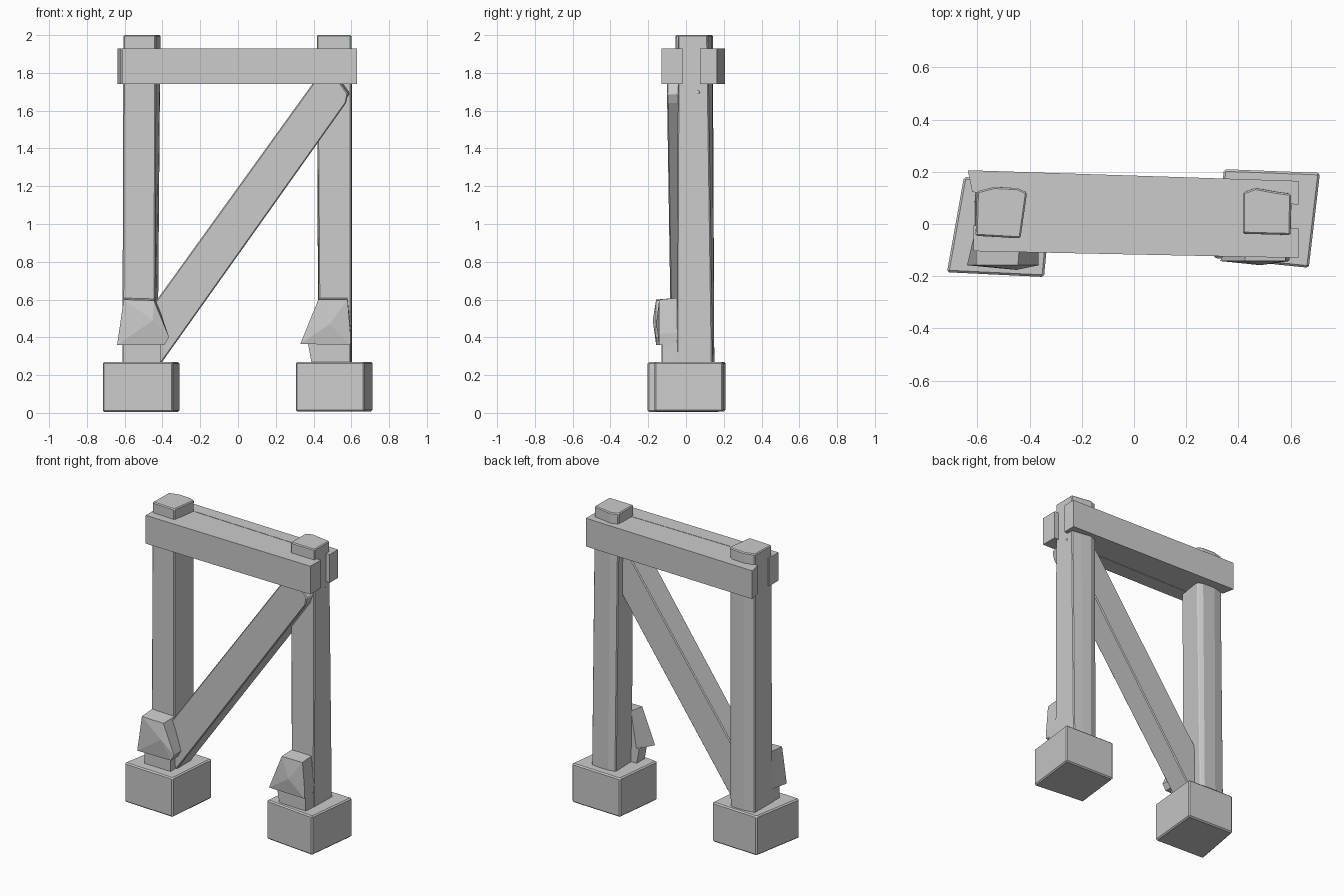
import bpy, bmesh
from mathutils import Vector

if "Cube" in bpy.data.objects:
    bpy.data.objects.remove(bpy.data.objects["Cube"])


def loft(name, a, b, bevel=0.0, apex=None):
    """Solid between two matching loops; apex turns the second cap into a fan."""
    bm = bmesh.new()
    va = [bm.verts.new(p) for p in a]
    vb = [bm.verts.new(p) for p in b]
    n = len(a)
    bm.faces.new(va)
    for i in range(n):
        j = (i + 1) % n
        bm.faces.new((va[i], va[j], vb[j], vb[i]))
    if apex:
        tip = bm.verts.new(apex)
        for i in range(n):
            bm.faces.new((vb[i], vb[(i + 1) % n], tip))
    else:
        bm.faces.new(vb)
    bmesh.ops.recalc_face_normals(bm, faces=bm.faces)
    mesh = bpy.data.meshes.new(name)
    bm.to_mesh(mesh)
    bm.free()
    ob = bpy.data.objects.new(name, mesh)
    bpy.context.collection.objects.link(ob)
    if bevel:
        mod = ob.modifiers.new("edge_bevel", 'BEVEL')
        mod.width = bevel
        mod.segments = 1
    return ob


def prism(name, plan, z0, z1, bevel=0.0, top=None):
    """Upright solid from a plan outline, optionally with another top outline."""
    return loft(name, [(x, y, z0) for x, y in plan],
                [(x, y, z1) for x, y in (top or plan)], bevel)


def slab(name, front, back, bevel=0.0, apex=None):
    """Solid between a front and back outline given as (x, z) lists plus y."""
    (pf, yf), (pb, yb) = front, back
    return loft(name, [(x, yb, z) for x, z in pb],
                [(x, yf, z) for x, z in pf], bevel, apex)


# Footing blocks, slightly skewed in plan
prism("left_footing", [(-.717, -.185), (-.345, -.203), (-.31, .165), (-.652, .18)],
      .005, .27, .008)
prism("right_footing", [(.305, -.13), (.67, -.168), (.713, .196), (.345, .21)],
      .008, .27, .008)

# Posts with chipped rear corners
prism("left_post",
      [(-.612, -.05), (-.44, -.05), (-.425, .135), (-.45, .15), (-.535, .15), (-.61, .14)],
      .25, 2.0, .006,
      [(-.607, -.045), (-.435, -.055), (-.41, .12), (-.445, .137), (-.535, .142), (-.602, .125)])
prism("right_post",
      [(.43, -.045), (.6, -.05), (.605, .14), (.54, .15), (.475, .15), (.425, .14)],
      .25, 2.0, .006,
      [(.417, -.037), (.6, -.042), (.602, .115), (.535, .125), (.465, .138), (.417, .12)])

# Paired top beams and the filler between them
prism("front_beam", [(-.615, -.104), (.63, -.13), (.63, -.018), (-.615, -.005)], 1.74, 1.93)
prism("rear_beam", [(-.62, .122), (.63, .075), (.63, .165), (-.637, .206)], 1.74, 1.93)
prism("beam_filler", [(-.5, -.02), (.5, -.03), (.5, .1), (-.5, .14)], 1.742, 1.928)

# Diagonal brace
outline = [(-.45, .57), (-.45, .27), (-.405, .265), (.572, 1.64), (.582, 1.69),
           (.54, 1.75), (.40, 1.75)]
rear_outline = [(-.45, .57), (-.45, .27), (-.405, .265), (.57, 1.64), (.609, 1.70),
                (.56, 1.75), (.40, 1.75)]
brace = slab("diagonal_brace", (outline, -.1), (rear_outline, .075), .006)
for v in brace.data.vertices:            # lower end sits a little further back
    if v.co.z < 1.0 and v.co.y < 0:
        v.co.y = -.078

# Front wedge blocks with pegs beneath
slab("left_wedge",
     ([(-.605, .60), (-.445, .595), (-.365, .40), (-.39, .36), (-.64, .36)], -.158),
     ([(-.605, .61), (-.435, .605), (-.37, .40), (-.39, .36), (-.61, .36)], -.03),
     apex=(-.45, -.176, .49))
slab("right_wedge",
     ([(.425, .60), (.58, .60), (.595, .42), (.595, .36), (.33, .365)], -.142),
     ([(.43, .61), (.58, .61), (.6, .42), (.595, .36), (.39, .365)], -.03),
     apex=(.485, -.158, .47))
prism("left_peg", [(-.61, -.125), (-.41, -.13), (-.415, -.03), (-.61, -.03)], .26, .37)
prism("right_peg", [(.39, -.115), (.592, -.125), (.6, -.03), (.39, -.03)], .26, .37, 0,
      [(.37, -.115), (.592, -.125), (.6, -.03), (.37, -.03)])
